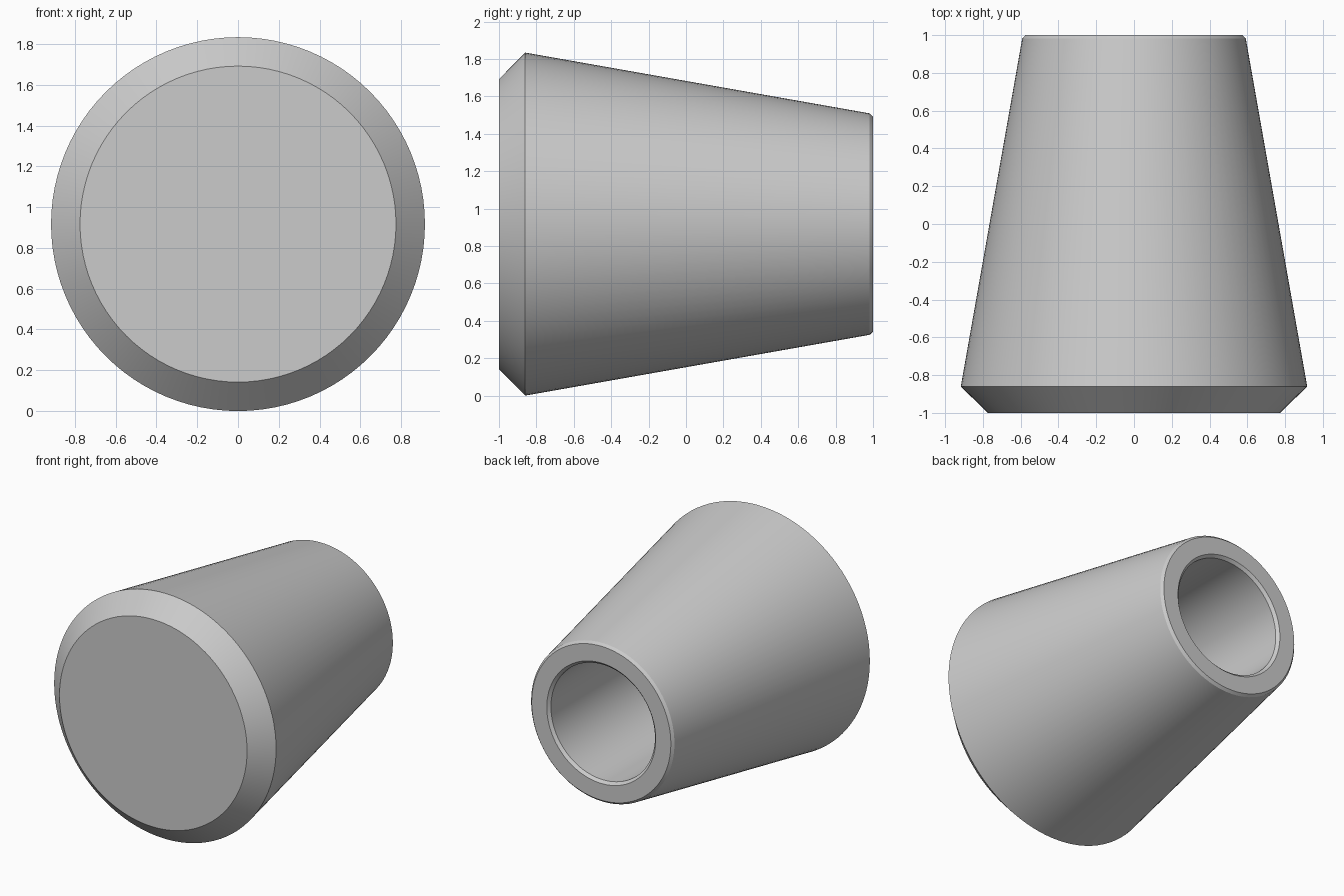
import bpy, bmesh, math
from mathutils import Matrix, Vector

cube = bpy.data.objects.get("Cube")
if cube:
    bpy.data.objects.remove(cube, do_unlink=True)

# One plain grey for the whole part
grey = bpy.data.materials.new("plain_grey")
grey.use_nodes = True
colour = (0.6, 0.6, 0.6, 1)
grey.diffuse_color = colour
grey.node_tree.nodes["Principled BSDF"].inputs["Base Color"].default_value = colour

CENTRE_Z = 0.917
SEGMENTS = 96

# Half section as (radius, y): front face, bevel, taper, back rim, blind bore
profile = [(0, -1), (0.775, -1), (0.917, -0.86), (0.592, 0.982), (0.575, 1),
           (0.45, 1), (0.43, 0.98), (0.43, -0.4), (0, -0.4)]


def lathe(name, points):
    """Revolve a half section around the y axis."""
    bm = bmesh.new()
    verts = [bm.verts.new((r, y, 0)) for r, y in points]
    edges = [bm.edges.new(pair) for pair in zip(verts, verts[1:])]
    bmesh.ops.spin(bm, geom=verts + edges, cent=(0, 0, 0), axis=(0, 1, 0),
                   angle=math.tau, steps=SEGMENTS, use_merge=True)
    bmesh.ops.remove_doubles(bm, verts=bm.verts, dist=1e-4)
    # Merge the flat end fans into single discs
    poles = [v for v in bm.verts if Vector((v.co.x, v.co.z)).length < 1e-4]
    bmesh.ops.dissolve_verts(bm, verts=poles)
    bmesh.ops.recalc_face_normals(bm, faces=bm.faces)
    bm.transform(Matrix.Translation((0, 0, CENTRE_Z)))
    mesh = bpy.data.meshes.new(name)
    bm.to_mesh(mesh)
    bm.free()
    obj = bpy.data.objects.new(name, mesh)
    bpy.context.collection.objects.link(obj)
    return obj


knob = lathe("tapered_knob", profile)
knob.data.materials.append(grey)

bpy.ops.object.select_all(action="DESELECT")
knob.select_set(True)
bpy.context.view_layer.objects.active = knob
bpy.ops.object.shade_smooth_by_angle(angle=math.radians(25))
